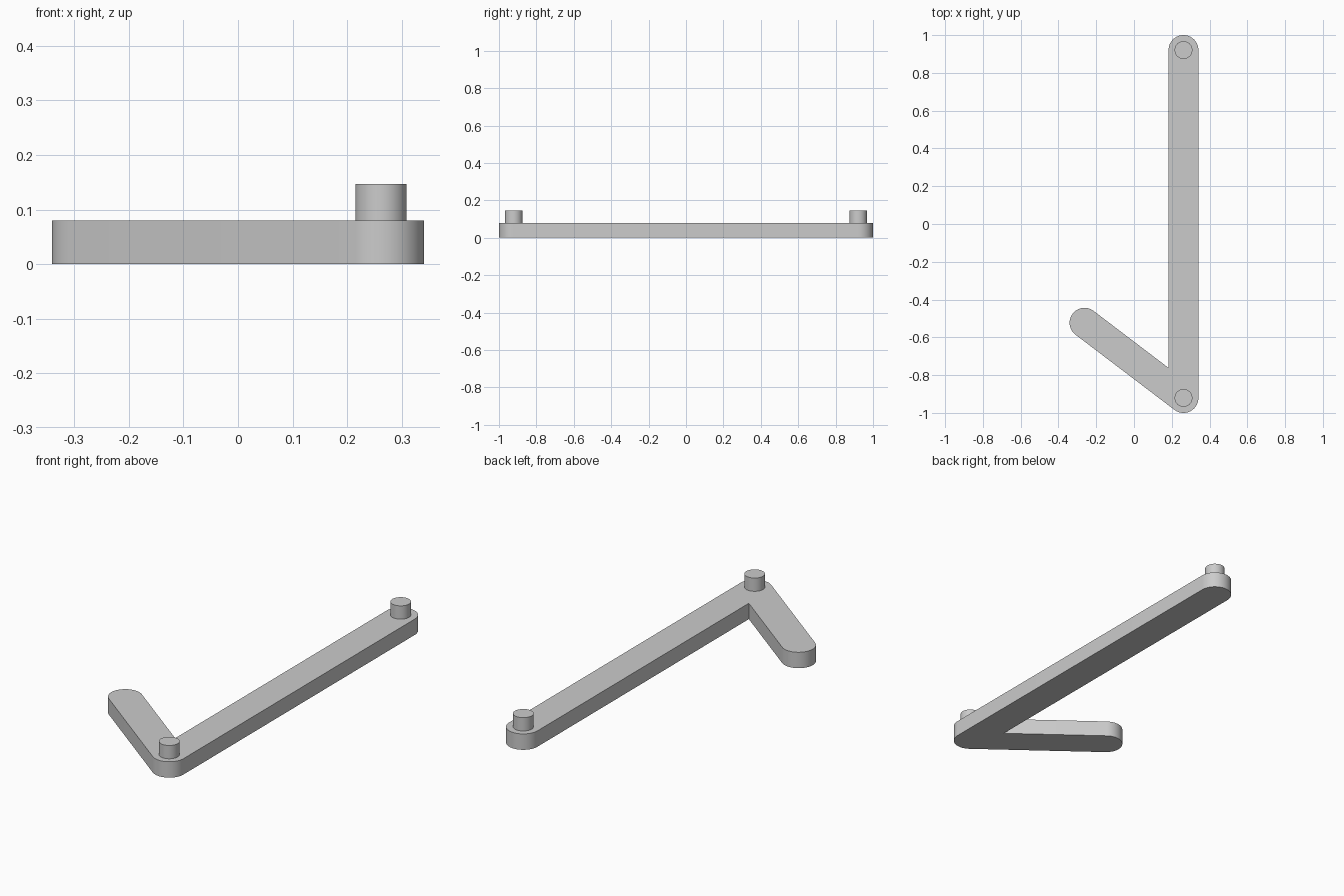
import bpy
import bmesh
from math import atan2, cos, sin, pi, radians
from mathutils import Vector

cube = bpy.data.objects.get("Cube")
if cube:
    bpy.data.objects.remove(cube, do_unlink=True)

BAR_R, BAR_H = 0.079, 0.08
PIN_R, PIN_TOP = 0.047, 0.147
pivot = Vector((0.262, -0.921))
far_end = Vector((0.262, 0.921))
arm_end = Vector((-0.262, -0.523))

grey = bpy.data.materials.new("light_grey")
grey.use_nodes = True
colour = (0.6, 0.6, 0.6, 1)
grey.diffuse_color = colour
grey.node_tree.nodes["Principled BSDF"].inputs["Base Color"].default_value = colour


def arc(centre, radius, start, end, steps):
    angles = [start + (end - start) * i / steps for i in range(steps + 1)]
    return [centre + radius * Vector((cos(a), sin(a))) for a in angles]


def extrude_outline(name, outline, bottom, top):
    bm = bmesh.new()
    base = bm.faces.new([bm.verts.new((p.x, p.y, bottom)) for p in outline])
    geom = bmesh.ops.extrude_face_region(bm, geom=[base], use_keep_orig=True)["geom"]
    for v in geom:
        if isinstance(v, bmesh.types.BMVert):
            v.co.z = top
    bmesh.ops.recalc_face_normals(bm, faces=bm.faces)
    mesh = bpy.data.meshes.new(name)
    bm.to_mesh(mesh)
    bm.free()
    mesh.materials.append(grey)
    obj = bpy.data.objects.new(name, mesh)
    bpy.context.collection.objects.link(obj)
    bpy.ops.object.select_all(action="DESELECT")
    obj.select_set(True)
    bpy.context.view_layer.objects.active = obj
    bpy.ops.object.shade_smooth_by_angle(angle=radians(30))
    return obj


# Angled bar: round far end, sharp inner corner, round arm end, round elbow
along = (arm_end - pivot).normalized()
normal = Vector((along.y, -along.x))
side = atan2(normal.y, normal.x)
edge = pivot + BAR_R * normal
inner = edge + along * ((pivot.x - BAR_R - edge.x) / along.x)

outline = arc(far_end, BAR_R, 0, pi, 32)
outline.append(inner)
outline += arc(arm_end, BAR_R, side, side + pi, 32)
outline += arc(pivot, BAR_R, side + pi, 2 * pi, 24)
extrude_outline("angled_bar", outline, 0, BAR_H)

# Round pins at both ends of the long bar
for name, centre in (("elbow_pin", pivot), ("far_pin", far_end)):
    extrude_outline(name, arc(centre, PIN_R, 0, 2 * pi, 48)[:-1], BAR_H, PIN_TOP)
